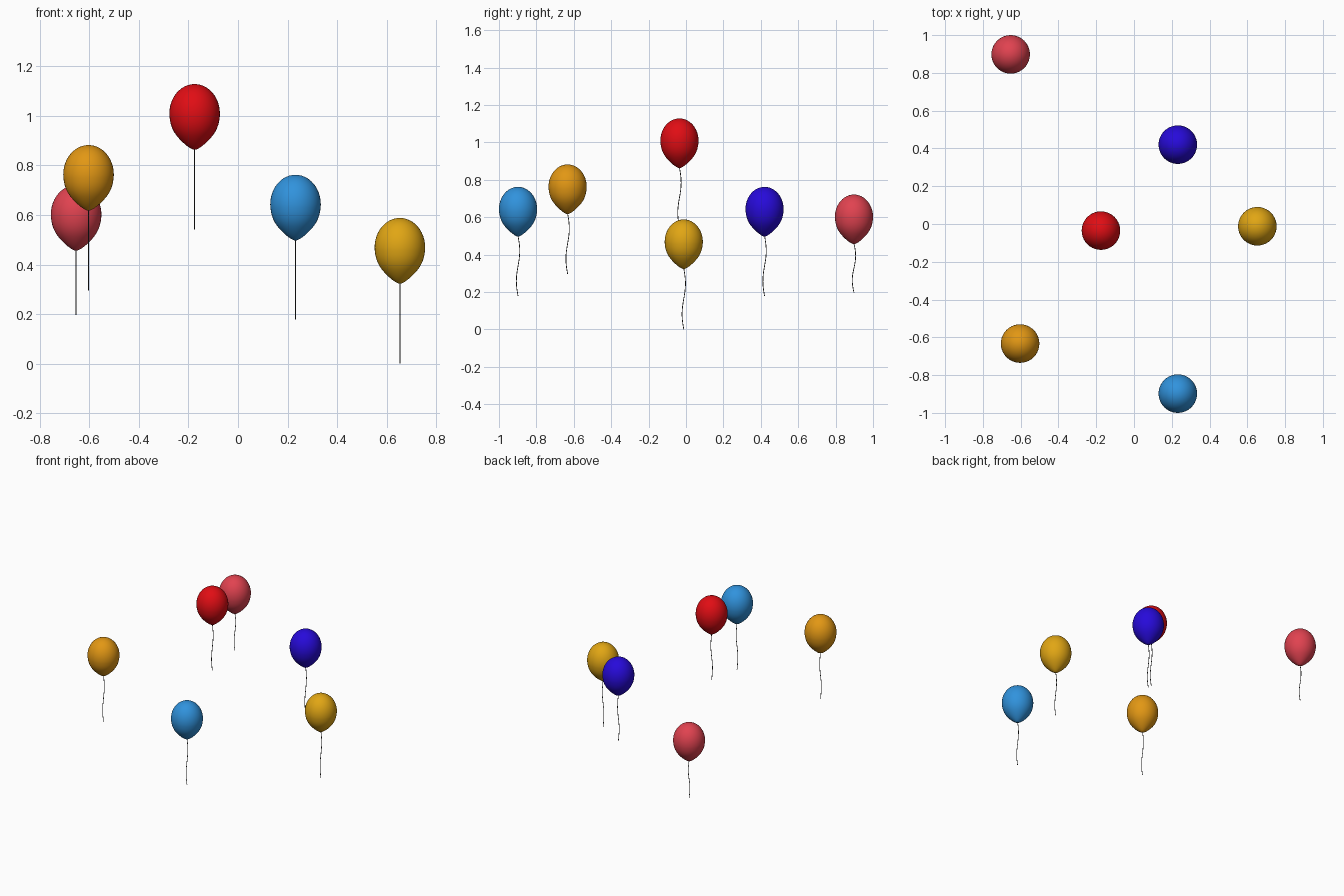
import bpy, bmesh, math

if "Cube" in bpy.data.objects:
    bpy.data.objects.remove(bpy.data.objects["Cube"])

def material(name, rgb):
    m = bpy.data.materials.new(name)
    m.diffuse_color = (*rgb, 1)
    m.use_nodes = True
    m.node_tree.nodes["Principled BSDF"].inputs["Base Color"].default_value = m.diffuse_color
    return m

def finish(bm, name, mat):
    bmesh.ops.recalc_face_normals(bm, faces=bm.faces)
    for f in bm.faces:
        f.smooth = True
    me = bpy.data.meshes.new(name)
    bm.to_mesh(me)
    bm.free()
    me.materials.append(mat)
    ob = bpy.data.objects.new(name, me)
    bpy.context.collection.objects.link(ob)
    return ob

R, TOP, BOTTOM = 0.102, 0.119, 0.146   # balloon radius, height above / below widest ring

# lower half of the balloon outline: (radius, height relative to widest ring)
LOWER = [(0.1015, -0.012), (0.099, -0.03), (0.0955, -0.045), (0.09, -0.06), (0.0825, -0.075),
         (0.072, -0.09), (0.060, -0.104), (0.047, -0.117), (0.033, -0.129),
         (0.019, -0.139), (0.006, -0.1455)]

def balloon(name, x, y, top, mat, segments=40):
    arc = [(R * math.sin(t), TOP * math.cos(t))
           for t in (math.pi / 2 * i / 12 for i in range(1, 13))]
    bm = bmesh.new()
    rings = [[bm.verts.new((r * math.cos(a), r * math.sin(a), z))
              for a in (2 * math.pi * k / segments for k in range(segments))]
             for r, z in arc + LOWER]
    for a, b in zip(rings, rings[1:]):
        for k in range(segments):
            n = (k + 1) % segments
            bm.faces.new((a[k], a[n], b[n], b[k]))
    # close both poles with fans
    for ring, z in ((rings[0], TOP), (rings[-1], -BOTTOM)):
        pole = bm.verts.new((0, 0, z))
        for k in range(segments):
            bm.faces.new((ring[k], ring[(k + 1) % segments], pole))
    finish(bm, name, mat).location = (x, y, top - TOP)

def string(name, x, y, z1, z0, mat, radius=0.002, sides=8, steps=32):
    # thin tube waving sideways in y
    bm = bmesh.new()
    rings = []
    for i in range(steps + 1):
        t = i / steps
        sway = 0.009 * math.sin(2 * math.pi * t)
        rings.append([bm.verts.new((radius * math.cos(2 * math.pi * k / sides),
                                    sway + radius * math.sin(2 * math.pi * k / sides),
                                    z1 + (z0 - z1) * t)) for k in range(sides)])
    for a, b in zip(rings, rings[1:]):
        for k in range(sides):
            n = (k + 1) % sides
            bm.faces.new((a[k], a[n], b[n], b[k]))
    bm.faces.new(rings[0])
    bm.faces.new(rings[-1])
    finish(bm, name, mat).location = (x, y, 0)

# name, x, y, top of balloon, bottom of string, colour
BALLOONS = [
    ("red", -0.175, -0.035, 1.128, 0.542, (0.75, 0.004, 0.007)),
    ("orange", -0.603, -0.633, 0.882, 0.296, (0.76, 0.31, 0.007)),
    ("pink", -0.653, 0.898, 0.721, 0.197, (0.75, 0.055, 0.08)),
    ("light_blue", 0.232, -0.898, 0.762, 0.178, (0.03, 0.29, 0.72)),
    ("dark_blue", 0.232, 0.420, 0.762, 0.178, (0.02, 0.003, 0.7)),
    ("yellow", 0.653, -0.012, 0.588, 0.0, (0.75, 0.38, 0.007)),
]
string_mat = material("string", (0.04, 0.04, 0.04))
for name, x, y, top, low, rgb in BALLOONS:
    balloon(name + "_balloon", x, y, top, material(name, rgb))
    string(name + "_string", x, y, top - TOP - BOTTOM + 0.003, low, string_mat)
